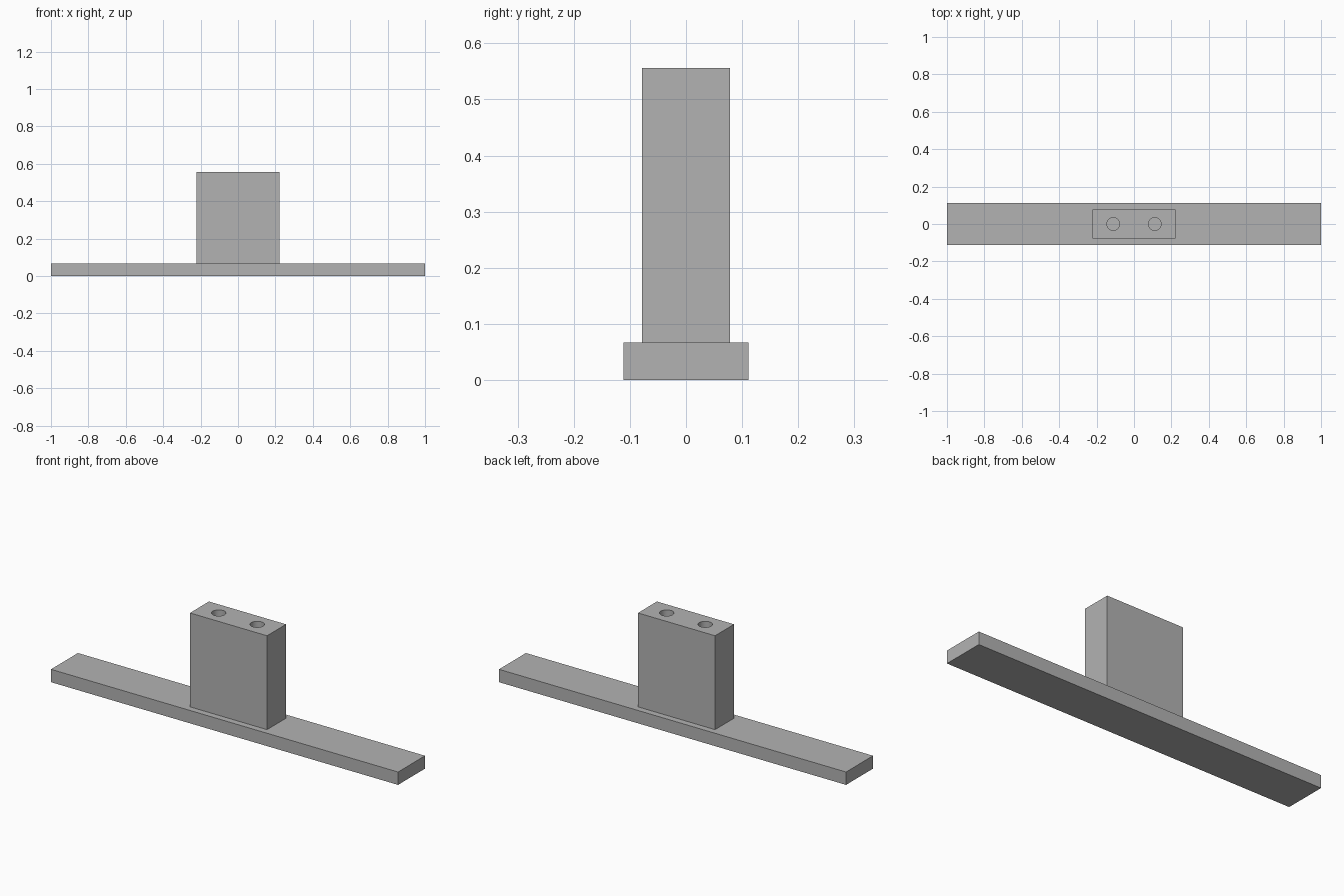
import bpy
import math

cube = bpy.data.objects.get("Cube")
if cube:
    bpy.data.objects.remove(cube, do_unlink=True)

# Single grey material
GREY = (0.45, 0.45, 0.45, 1.0)
grey = bpy.data.materials.new("plain grey")
grey.use_nodes = True
grey.diffuse_color = GREY
grey.node_tree.nodes["Principled BSDF"].inputs["Base Color"].default_value = GREY

BASE_HEIGHT = 0.067
TOP = 0.556
HOLE_DEPTH = 0.22


def box(name, width, depth, bottom, top):
    bpy.ops.mesh.primitive_cube_add(size=1, location=(0, 0, (bottom + top) / 2))
    obj = bpy.context.object
    obj.name = name
    obj.scale = (width, depth, top - bottom)
    bpy.ops.object.transform_apply(location=True, rotation=False, scale=True)
    obj.data.materials.append(grey)
    return obj


# Long flat bar and the upright block standing on its middle
box("base_bar", 2.0, 0.222, 0, BASE_HEIGHT)
block = box("upright_block", 0.444, 0.156, BASE_HEIGHT, TOP)

# Two blind round holes bored down from the top of the block
for side in (-1, 1):
    bpy.ops.mesh.primitive_cylinder_add(
        vertices=48, radius=0.034, depth=2 * HOLE_DEPTH,
        location=(side * 0.111, 0, TOP))
    cutter = bpy.context.object
    cutter.name = "hole_cutter"
    cutter.hide_render = True
    cutter.data.materials.append(grey)

    bore = block.modifiers.new("bore", "BOOLEAN")
    bore.operation = "DIFFERENCE"
    bore.solver = "EXACT"
    bore.object = cutter
    bpy.ops.object.select_all(action="DESELECT")
    block.select_set(True)
    bpy.context.view_layer.objects.active = block
    bpy.ops.object.modifier_apply(modifier=bore.name)
    bpy.data.objects.remove(cutter, do_unlink=True)

# Round hole walls, crisp edges elsewhere
bpy.ops.object.shade_smooth_by_angle(angle=math.radians(30))
